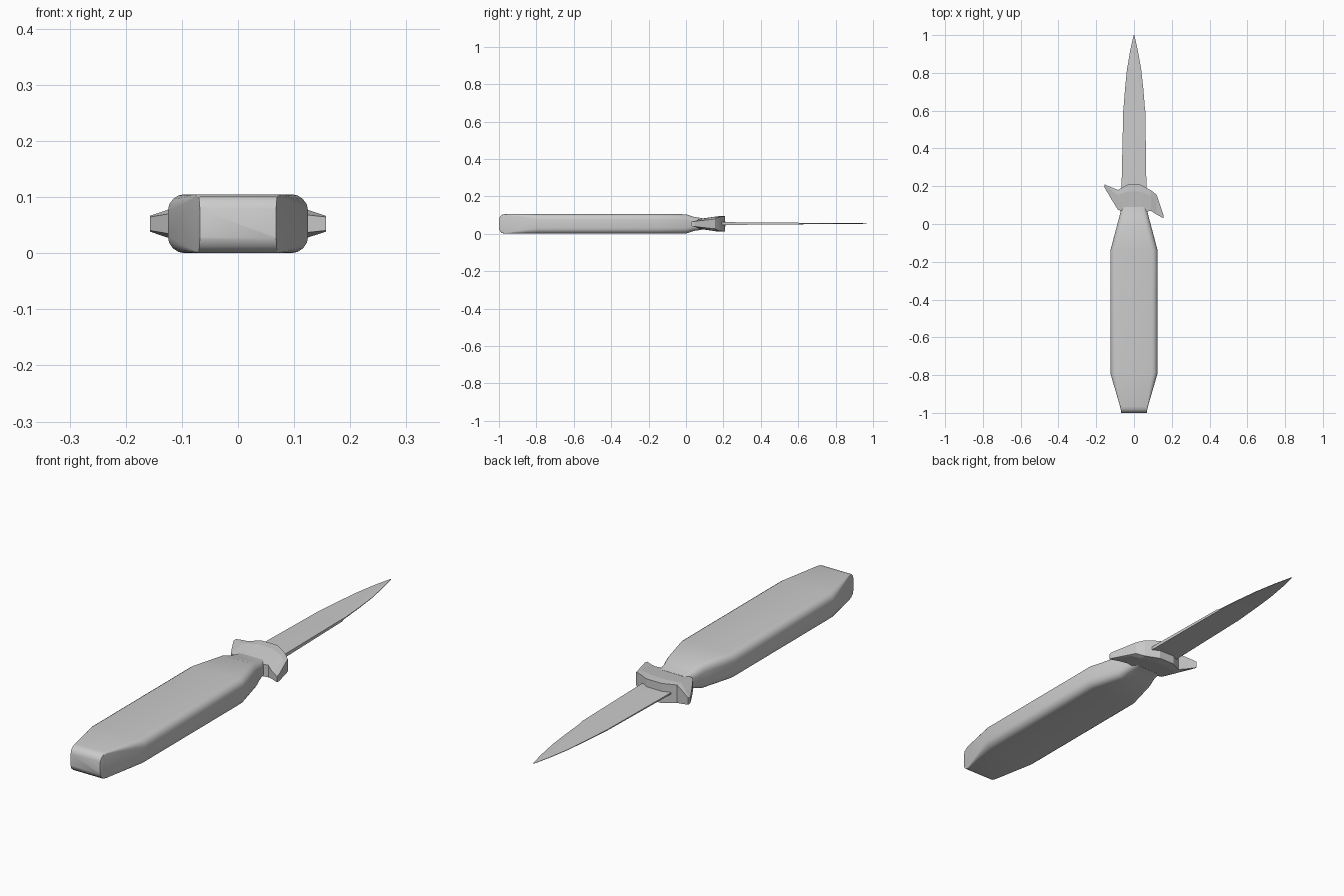
import bpy, bmesh
from math import sin, cos, radians

cube = bpy.data.objects.get("Cube")
if cube:
    bpy.data.objects.remove(cube, do_unlink=True)

ZC = 0.0525  # mid height of the knife

steel = bpy.data.materials.new("plain grey")
steel.use_nodes = True
grey = (0.6, 0.6, 0.6, 1)
steel.diffuse_color = grey
steel.node_tree.nodes["Principled BSDF"].inputs["Base Color"].default_value = grey


def loft(name, rings, smooth=False):
    """Skin a list of closed rings and cap both ends."""
    bm = bmesh.new()
    loops = [[bm.verts.new(p) for p in ring] for ring in rings]
    n = len(loops[0])
    for a, b in zip(loops, loops[1:]):
        for i in range(n):
            j = (i + 1) % n
            bm.faces.new((a[i], a[j], b[j], b[i]))
    bm.faces.new(loops[0])
    bm.faces.new(loops[-1])
    bmesh.ops.recalc_face_normals(bm, faces=bm.faces)
    mesh = bpy.data.meshes.new(name)
    bm.to_mesh(mesh)
    bm.free()
    mesh.materials.append(steel)
    obj = bpy.data.objects.new(name, mesh)
    bpy.context.collection.objects.link(obj)
    if smooth:
        bpy.ops.object.select_all(action='DESELECT')
        obj.select_set(True)
        bpy.context.view_layer.objects.active = obj
        bpy.ops.object.shade_smooth_by_angle(angle=radians(30))
    return obj


def rounded_ring(y, w, h, r, steps=4):
    """Rounded rectangle across the handle."""
    ring = []
    for k, (sx, sz) in enumerate([(1, 1), (-1, 1), (-1, -1), (1, -1)]):
        for s in range(steps + 1):
            a = radians(90 * (k + s / steps))
            ring.append((sx * (w - r) + r * cos(a), y,
                         ZC + sz * (h - r) + r * sin(a)))
    return ring


# Handle: y, half width, half height, corner radius
handle = [(-1, .068, .026, .002), (-.994, .069, .04, .002),
          (-.983, .07, .049, .002), (-.965, .074, .0525, .004),
          (-.79, .125, .0525, .03), (-.14, .125, .0525, .03),
          (0, .088, .0515, .03), (.04, .077, .038, .025),
          (.09, .066, .03, .02)]
loft("handle", [rounded_ring(*s) for s in handle], smooth=True)

# Guard with one wing swept forward, one swept back:
# x, rear y, front y, rear half height, front half height
guard = [(-.157, .195, .21, .012, .014), (-.122, .135, .195, .018, .026),
         (-.085, .075, .18, .025, .037), (-.035, .06, .208, .025, .041),
         (.035, .06, .208, .025, .041), (.09, .07, .178, .025, .037),
         (.12, .05, .155, .016, .026), (.157, .03, .045, .012, .014)]


def guard_ring(x, y0, y1, a, h):
    ym = y0 + .75 * (y1 - y0)
    return [(x, y, ZC + z) for y, z in
            [(y0, a), (ym, h), (y1, h), (y1, -h), (ym, -h), (y0, -a)]]


loft("guard", [guard_ring(*s) for s in guard])

# Blade: y, left x, right x, ridge x, half thickness at left, ridge, right
blade = [(.15, -.066, .066, -.05, .004, .006, .007),
         (.24, -.065, .065, -.03, .003, .006, .007),
         (.6, -.057, .06, .055, .002, .004, .005),
         (.61, -.056, .058, .05, .002, .004, .002),
         (.72, -.047, .049, .03, .0015, .003, .0015),
         (.82, -.037, .038, .015, .001, .003, .001),
         (.92, -.02, .02, .005, .001, .002, .001),
         (1, -.002, .002, 0, .0004, .0005, .0004)]


def blade_ring(y, x0, x1, xr, a, m, b):
    z = ZC + .002
    return [(x0, y, z + a), (xr, y, z + m), (x1, y, z + b),
            (x1, y, z - b), (xr, y, z - m), (x0, y, z - a)]


loft("blade", [blade_ring(*s) for s in blade])
